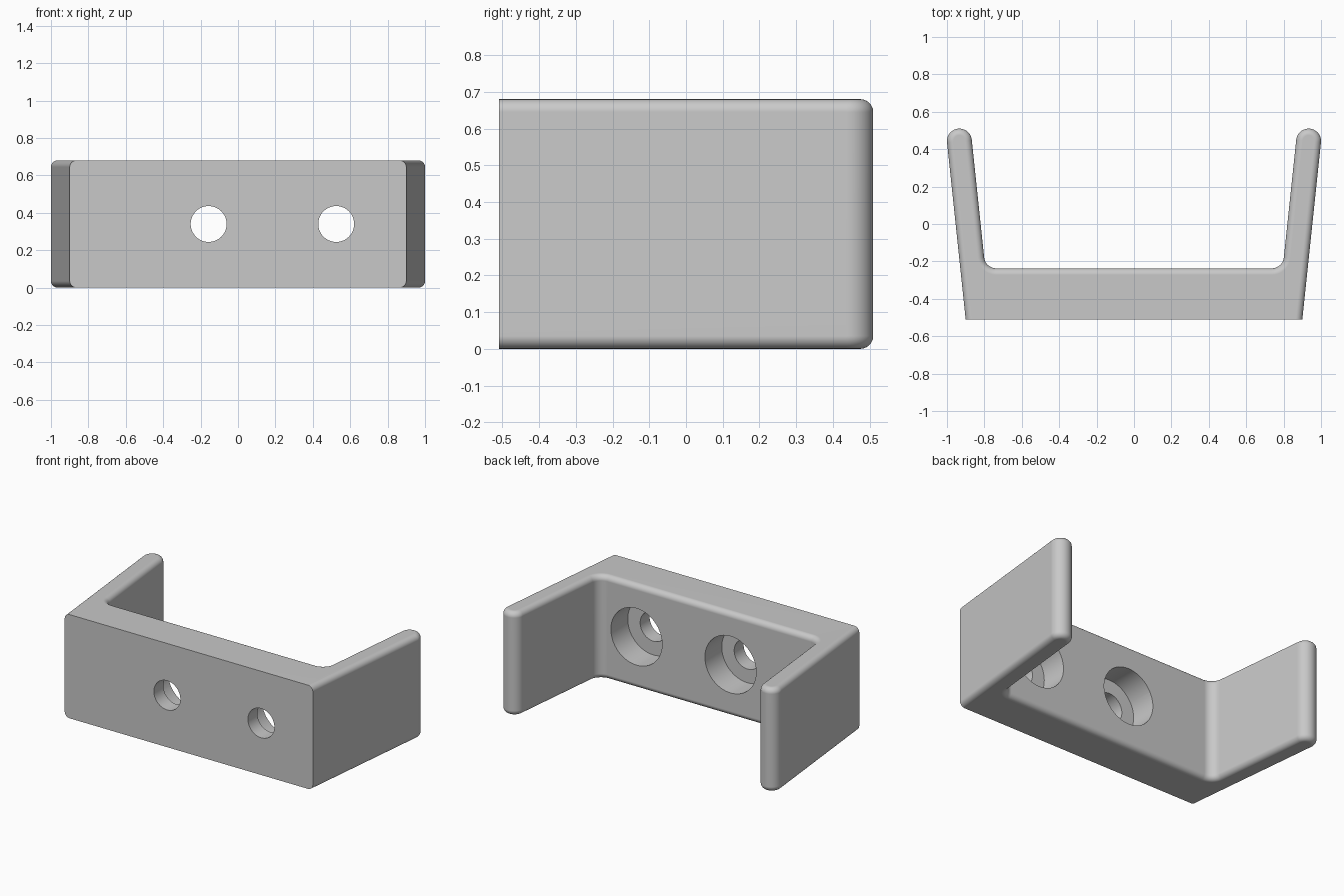
import bpy, bmesh, math
from mathutils import Vector, Matrix

cube = bpy.data.objects.get("Cube")
if cube:
    bpy.data.objects.remove(cube, do_unlink=True)

HEIGHT, FRONT, INNER = 0.68, -0.51, -0.237
TILT = math.radians(6)      # outward lean of the arms
TIP_R, FILLET_R, EDGE_R = 0.0665, 0.065, 0.035
STEP = INNER - 0.175        # floor of the counterbores

grey = bpy.data.materials.new("plain grey")
grey.use_nodes = True
colour = (0.58, 0.58, 0.58, 1)
grey.diffuse_color = colour
grey.node_tree.nodes["Principled BSDF"].inputs["Base Color"].default_value = colour


def make_object(name, bm):
    mesh = bpy.data.meshes.new(name)
    bm.to_mesh(mesh)
    bm.free()
    obj = bpy.data.objects.new(name, mesh)
    mesh.materials.append(grey)
    bpy.context.collection.objects.link(obj)
    return obj


def arc(centre, radius, start, end, steps):
    return [centre + radius * Vector((math.cos(a), math.sin(a)))
            for a in (start + (end - start) * i / steps for i in range(steps + 1))]


# Half outline: front corner, rounded arm tip, inner fillet
tip = Vector((1 - TIP_R, -FRONT - TIP_R))
fillet_y = INNER + FILLET_R
fillet_x = (tip.x - math.tan(TILT) * (tip.y - fillet_y)
            - (TIP_R + FILLET_R) / math.cos(TILT))
half = [Vector((0.9, FRONT))]
half += arc(tip, TIP_R, -TILT, math.pi - TILT, 20)
half += arc(Vector((fillet_x, fillet_y)), FILLET_R, -TILT, -math.pi / 2, 10)
outline = half + [Vector((-p.x, p.y)) for p in reversed(half)]

# Bracket body: extruded outline, rims rounded except along the front
bm = bmesh.new()
base = bm.faces.new([bm.verts.new((p.x, p.y, 0)) for p in outline])
top = bmesh.ops.extrude_face_region(bm, geom=[base])["geom"]
bmesh.ops.translate(bm, vec=(0, 0, HEIGHT),
                    verts=[v for v in top if isinstance(v, bmesh.types.BMVert)])
bmesh.ops.recalc_face_normals(bm, faces=bm.faces)
rims = [e for e in bm.edges
        if abs(e.verts[0].co.z - e.verts[1].co.z) < 0.01
        and max(v.co.y for v in e.verts) > FRONT + 0.01]
bmesh.ops.bevel(bm, geom=rims, offset=EDGE_R, segments=6, profile=0.5,
                affect='EDGES', clamp_overlap=False)
bracket = make_object("bracket", bm)


def drill(name, x, radius, y0, y1):
    bm = bmesh.new()
    place = (Matrix.Translation((x, (y0 + y1) / 2, HEIGHT / 2))
             @ Matrix.Rotation(math.pi / 2, 4, 'X'))
    bmesh.ops.create_cone(bm, cap_ends=True, segments=64, radius1=radius,
                          radius2=radius, depth=y1 - y0, matrix=place)
    cutter = make_object(name, bm)
    cutter.hide_render = True
    mod = bracket.modifiers.new(name, 'BOOLEAN')
    mod.operation = 'DIFFERENCE'
    mod.solver = 'EXACT'
    mod.object = cutter
    bpy.ops.object.modifier_apply(modifier=name)
    bpy.data.objects.remove(cutter, do_unlink=True)


# Two counterbored screw holes
bpy.ops.object.select_all(action='DESELECT')
bracket.select_set(True)
bpy.context.view_layer.objects.active = bracket
for x in (-0.157, 0.525):
    drill("screw_hole", x, 0.096, FRONT - 0.1, INNER + 0.1)
    drill("counterbore", x, 0.186, STEP, INNER + 0.1)

bpy.ops.object.shade_smooth_by_angle(angle=math.radians(30))
weighted = bracket.modifiers.new("clean_shading", 'WEIGHTED_NORMAL')
weighted.keep_sharp = True
